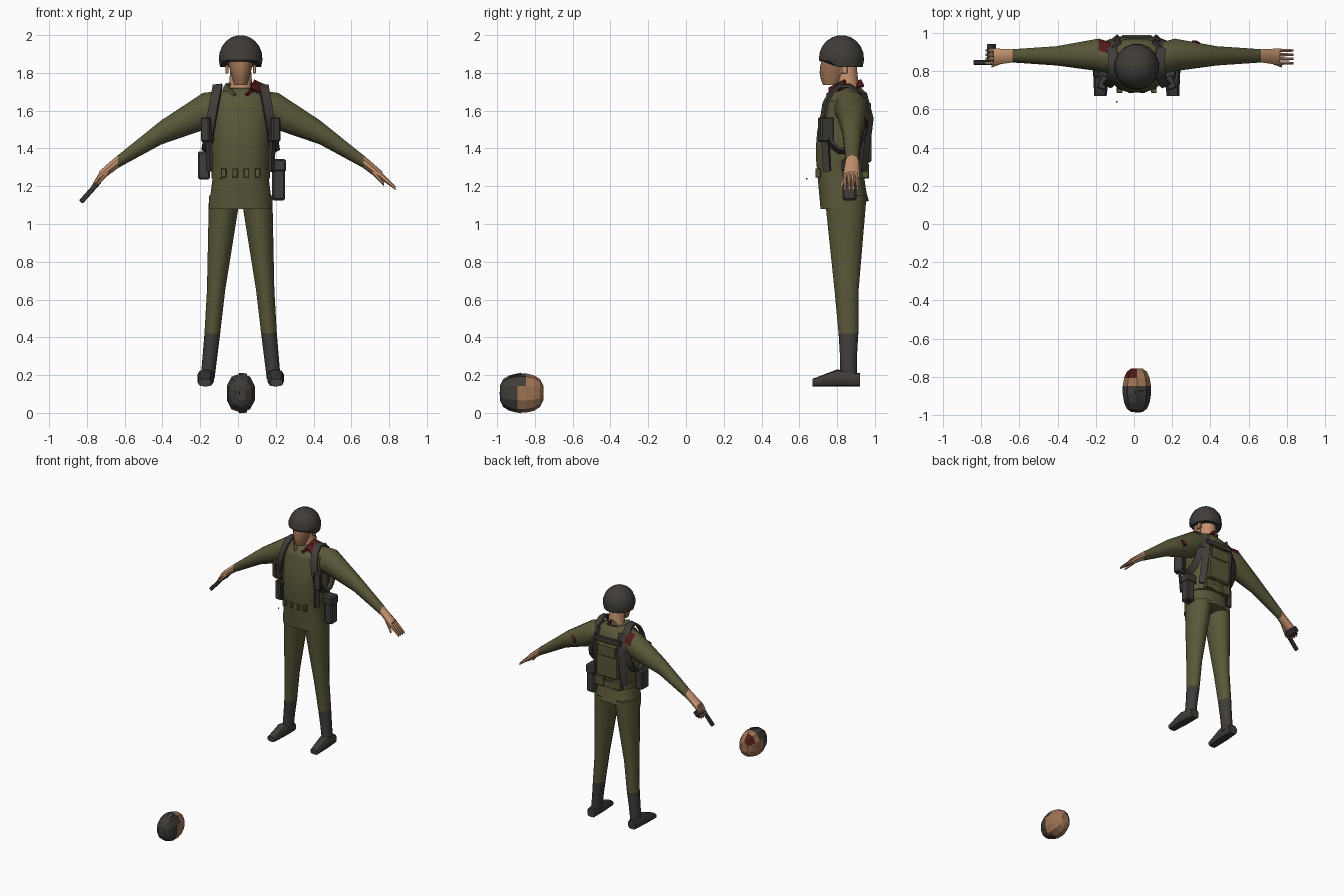
import bpy, bmesh, math
from mathutils import Vector

cube = bpy.data.objects.get("Cube")
if cube:
    bpy.data.objects.remove(cube, do_unlink=True)

CENTRE = .014  # the figure's own centre line
SIDES = (("right", -1), ("left", 1))


def material(name, *rgb):
    m = bpy.data.materials.new(name)
    m.use_nodes = True
    m.diffuse_color = (*rgb, 1)
    m.node_tree.nodes["Principled BSDF"].inputs["Base Color"].default_value = (*rgb, 1)
    return m


olive = material("olive cloth", .1, .095, .04)
dark = material("dark leather and webbing", .05, .045, .04)
skin = material("skin", .56, .29, .16)
tan = material("tanned skin", .34, .17, .09)
red = material("dark red", .08, .01, .01)
metal = material("gun metal", .04, .04, .04)


def finish(name, bm, materials, rule=None, smooth=True):
    """Turn the mesh into an object; rule picks a material for each face."""
    bmesh.ops.recalc_face_normals(bm, faces=bm.faces)
    if rule:
        for face in bm.faces:
            face.material_index = rule(face.calc_center_median(), face.normal)
    mesh = bpy.data.meshes.new(name)
    bm.to_mesh(mesh)
    bm.free()
    for m in materials:
        mesh.materials.append(m)
    if smooth:
        mesh.shade_smooth()
        mesh.set_sharp_from_angle(angle=math.radians(40))
    ob = bpy.data.objects.new(name, mesh)
    bpy.context.collection.objects.link(ob)
    return ob


def bridge(rings):
    """Skin a row of point rings and cap both ends."""
    bm = bmesh.new()
    loops = [[bm.verts.new(p) for p in ring] for ring in rings]
    for low, high in zip(loops, loops[1:]):
        for i in range(len(low)):
            bm.faces.new((low[i - 1], low[i], high[i], high[i - 1]))
    bm.faces.new(loops[0])
    bm.faces.new(loops[-1])
    return bm


def loft(name, axis, stations, *materials, sides=12, square=1, rule=None, shift=None, smooth=True):
    """Each station is a centre point and the two half sizes of its oval."""
    u, v = {"x": (1, 2), "y": (0, 2), "z": (0, 1)}[axis]
    rings = []
    for centre, wide, deep in stations:
        ring = []
        for i in range(sides):
            angle = math.tau * (i + .5) / sides
            c, s = math.cos(angle), math.sin(angle)
            p = Vector(centre)
            p[u] += wide * math.copysign(abs(c) ** square, c)
            p[v] += deep * math.copysign(abs(s) ** square, s)
            ring.append(shift(p) if shift else p)
        rings.append(ring)
    return finish(name, bridge(rings), materials, rule, smooth)


def between(start, end, steps, swell):
    """Stations blended from start to end, with the depth swelling midway."""
    for i in range(steps + 1):
        t = i / steps
        wide, deep = (a + (b - a) * t for a, b in zip(start[1:], end[1:]))
        yield start[0].lerp(end[0], t), wide, deep + swell * math.sin(math.pi * t)


def box(name, centre, size, mat, turn=(0, 0, 0)):
    bm = bmesh.new()
    bmesh.ops.create_cube(bm, size=1)
    bmesh.ops.scale(bm, vec=size, verts=bm.verts)
    bmesh.ops.bevel(bm, geom=bm.edges[:], offset=min(size) / 7, segments=1, affect="EDGES")
    ob = finish(name, bm, [mat], smooth=False)
    ob.location, ob.rotation_euler = centre, turn
    return ob


def strap(name, path, width, mat, core):
    """A flat band along a path, facing away from the core point."""
    rings = []
    for i, p in enumerate(path):
        along = (path[min(i + 1, len(path) - 1)] - path[max(i - 1, 0)]).normalized()
        out = p - core
        out = (out - along * out.dot(along)).normalized()
        half, lift = along.cross(out) * width / 2, out * .016
        rings.append([p + half, p + half + lift, p - half + lift, p - half])
    return finish(name, bridge(rings), [mat])


def mid(y, z):
    return Vector((CENTRE, y, z))


# Jacket, hem and belt
chest = mid(.83, 1.5)
waist, yoke = (mid(.82, 1.25), .15, .125), (mid(.85, 1.65), .17, .12)
collar = (mid(.86, 1.72), .08, .07)
hip_line = (mid(.84, 1.08), .172, .13)
loft("jacket", "z", between(waist, yoke, 5, .025), olive, sides=16, square=.85)
loft("jacket_shoulders", "z", between(yoke, collar, 3, .01), olive, sides=16, square=.85)
loft("jacket_hem", "z", between(hip_line, waist, 2, 0), olive, sides=16, square=.8,
     shift=lambda p: p + Vector((0, 0, max(0, p.y - .84) / 3)) if p.z < 1.1 else p)
loft("belt", "z", [(mid(.83, z), .158, .137) for z in (1.24, 1.29)], olive, sides=16, square=.85)
for i in range(4):
    box(f"belt_loop_{i}", mid(.7, 1.27) + Vector((.06 * (i - 1.5), 0, 0)), (.03, .03, .05), olive)

for side, sign in SIDES:
    def at(out, y, z):
        return Vector((CENTRE + sign * out, y, z))

    # Legs and boots
    hip, knee = (at(.085, .845, 1.15), .086, .115), (at(.13, .85, .65), .05, .066)
    calf, ankle = (at(.15, .86, .42), .043, .054), (at(.175, .86, .18), .038, .047)
    toe, instep = (at(.19, .67, .16), .034, .02), (at(.185, .8, .185), .045, .045)
    heel = (at(.18, .92, .175), .035, .035)
    loft(f"{side}_trouser_leg", "z", [hip, knee, calf], olive)
    loft(f"{side}_boot_shaft", "z", between(calf, ankle, 2, -.004), dark)
    loft(f"{side}_boot_foot", "y", [toe, instep, heel], dark, sides=10, square=.7)

    # Arms, with the right shoulder torn at the back
    armpit, shoulder = (at(.1, .86, 1.62), .085, .09), (at(.2, .885, 1.595), .088, .102)
    elbow, wrist = (at(.42, .88, 1.485), .052, .066), (at(.65, .88, 1.33), .036, .035)
    palm = (at(.75, .875, 1.25), .046, .028)

    def torn(c, n):
        return int(c.x < CENTRE and c.x > shoulder[0].x and n.y > .4 and n.z > 0)

    loft(f"{side}_sleeve", "x", [armpit, shoulder, elbow, wrist], olive, red, rule=torn)
    loft(f"{side}_hand", "x", [wrist, palm], skin, sides=10)
    curl = Vector((.03, 0, 0)) if side == "right" else Vector()
    for i in range(4):
        across = Vector((0, .022 * (i - 1.5), 0))
        tip = at(.82, .875, 1.19) + across + curl
        loft(f"{side}_finger_{i + 1}", "x",
             [(palm[0] + across, .011, .02), (tip, .007, .01)], skin, sides=6)
    loft(f"{side}_thumb", "x", [(at(.69, .86, 1.29), .018, .02),
                                (at(.76, .825, 1.21), .008, .01)], skin, sides=6)

    # Webbing: a loop round each shoulder, then bands down front and back
    turns = [math.tau * i / 14 for i in range(15)]
    ring = [at(.15 - .03 * math.sin(t), .84 + .105 * math.cos(t), 1.56 + .17 * math.sin(t))
            for t in turns]
    strap(f"{side}_shoulder_strap", ring, .05, dark, at(.1, .84, 1.56))
    strap(f"{side}_front_band", [at(.165, .74, 1.48), at(.155, .75, 1.28)], .04, dark, chest)
    strap(f"{side}_back_band", [at(.1, .93, 1.69), at(.11, .965, 1.56), at(.12, .93, 1.28)],
          .05, dark, chest)
    box(f"{side}_chest_pouch", at(.175, .74, 1.5), (.05, .075, .13), dark, (0, 0, sign * .4))
    box(f"{side}_back_pouch", at(.075, .95, 1.28), (.08, .04, .08), olive)

    # Ears and collar flaps
    box(f"{side}_ear", at(.073, .84, 1.82), (.015, .03, .045), skin)
    strap(f"{side}_collar", [at(.03, .76, 1.67), at(.075, .81, 1.72), at(0, .93, 1.74)],
          .04, red if side == "left" else olive, mid(.85, 1.7))

# Pack on the back
box("pack_panel", mid(.95, 1.46), (.19, .065, .27), olive)
box("pack_flap", mid(.968, 1.54), (.16, .04, .09), olive)
box("pack_crossbar", mid(.965, 1.62), (.23, .03, .04), dark)

# Hip gear
box("right_hip_pouch", (-.18, .81, 1.31), (.065, .09, .15), dark)
box("holster", (.215, .865, 1.22), (.07, .075, .19), dark)
box("holster_flap", (.21, .865, 1.31), (.09, .085, .07), dark)

# Neck and head, tanned at the front
chin, brow = (mid(.765, 1.735), .035, .04), (mid(.822, 1.87), .074, .102)
loft("neck", "z", [(mid(.86, 1.68), .068, .062), (mid(.85, 1.84), .055, .055)], skin)
loft("head", "z", between(chin, brow, 4, .015), tan, skin, sides=14,
     rule=lambda c, n: int(c.y > .83))
loft("nose", "z", [(mid(.725, 1.8), .014, .016), (mid(.725, 1.86), .007, .008)], tan, sides=6)

# Helmet dome, with its rim raised over the face
dome = [(mid(.823, 1.875 + .125 * math.sin(t)), .118 * math.cos(t), .122 * math.cos(t))
        for t in (math.radians(a) for a in range(-20, 90, 17))]
loft("helmet", "z", dome, dark, sides=16,
     shift=lambda p: Vector((p.x, p.y, max(p.z, 1.86))) if p.y < .8 else p)

# Torn cloth
box("torn_collar", (.105, .8, 1.725), (.07, .1, .012), red, (.5, .45, 0))
box("left_sleeve_tear", (.325, .945, 1.54), (.03, .02, .05), red, (.3, .5, 0))

# Pistol held in the right hand
tilt = (0, math.radians(-48), 0)
box("pistol_slide", (-.782, .845, 1.172), (.15, .024, .026), metal, tilt)
box("pistol_grip", (-.745, .895, 1.222), (.045, .095, .03), metal, tilt)
box("pistol_grip_stain", (-.757, .9, 1.2), (.03, .06, .012), red, tilt)
box("loose_shard", (-.09, .64, 1.24), (.008, .008, .008), dark)

# Loose head on the ground: dark hair, bare face, red cut
ball = Vector((.015, -.87, .105))


def hair_or_cut(c, n):
    p = c - ball
    if p.y > .06 and p.x < 0 and p.z > 0:
        return 2
    return int(p.y < .4 * p.z - .02)


profile = [(-math.cos(t), math.sin(t) ** .6) for t in (math.pi * (i + .5) / 8 for i in range(8))]
loft("loose_head", "y", [(ball + Vector((0, .117 * along, 0)), .078 * r, .105 * r)
                         for along, r in profile],
     tan, dark, red, sides=10, square=.85, rule=hair_or_cut, smooth=False)
arc = [math.radians(a) for a in range(90, 271, 30)]
strap("loose_head_band", [ball + Vector((.01, .1 * math.cos(t), .09 * math.sin(t))) for t in arc],
      .04, dark, ball)
